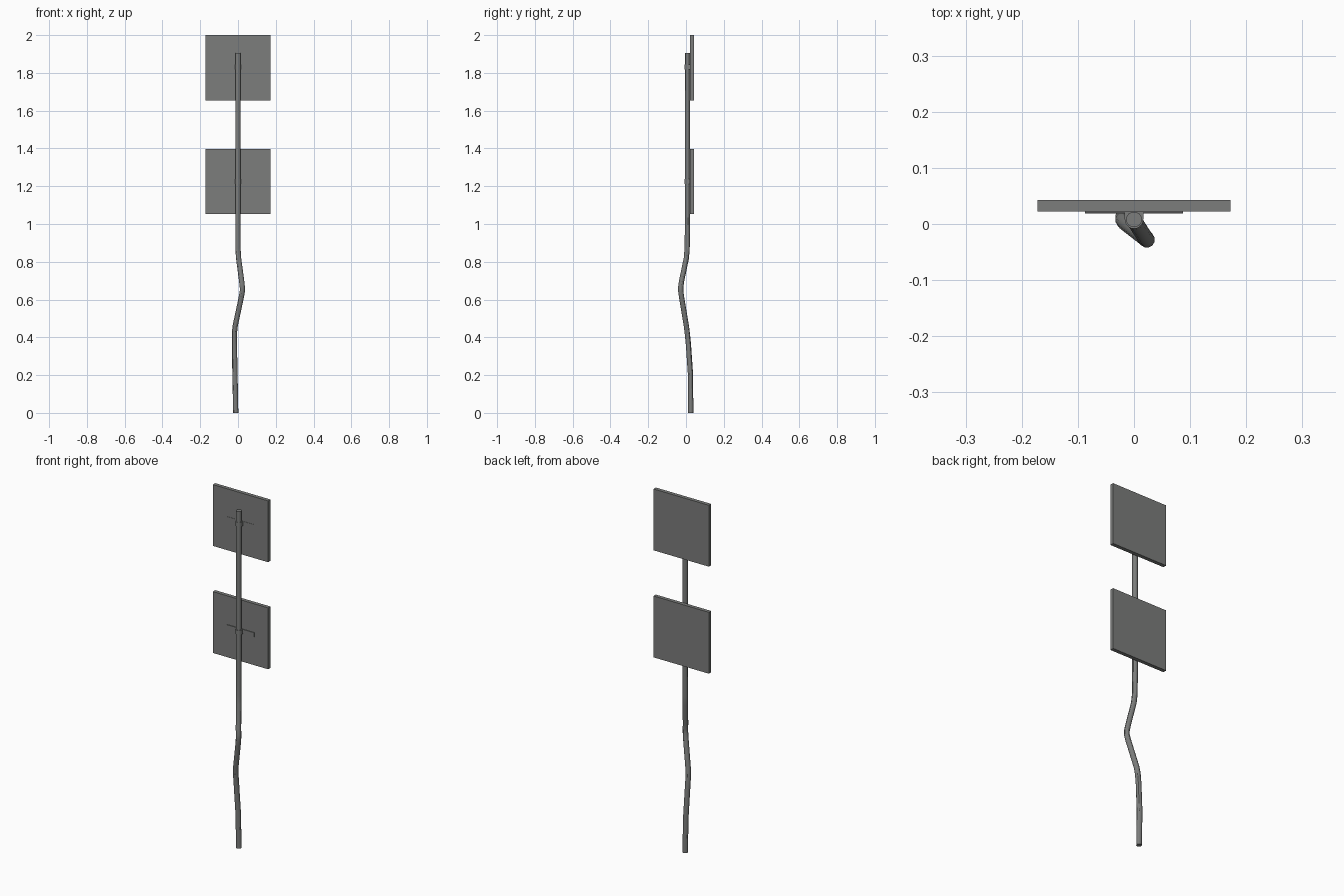
import bpy

if "Cube" in bpy.data.objects:
    bpy.data.objects.remove(bpy.data.objects["Cube"])

# Dark grey metal
metal = bpy.data.materials.new("dark_grey")
metal.diffuse_color = (0.2, 0.205, 0.2, 1)
metal.use_nodes = True
metal.node_tree.nodes["Principled BSDF"].inputs["Base Color"].default_value = metal.diffuse_color


def box(name, lo, hi):
    center = [(a + b) / 2 for a, b in zip(lo, hi)]
    bpy.ops.mesh.primitive_cube_add(size=1, location=center)
    ob = bpy.context.object
    ob.name = name
    ob.scale = [b - a for a, b in zip(lo, hi)]
    bpy.ops.object.transform_apply(location=False, rotation=False, scale=True)
    return ob


# Bent pole swept along a path
path = [(-0.012, 0.025, 0), (-0.016, 0.024, 0.20), (-0.019, 0.013, 0.36),
        (-0.019, 0.007, 0.42), (-0.015, 0.002, 0.46), (0.017, -0.023, 0.61),
        (0.023, -0.028, 0.645), (0.023, -0.028, 0.665), (0.019, -0.023, 0.70),
        (0.003, 0.002, 0.82), (0, 0.006, 0.87), (0, 0.008, 1.0), (0, 0.008, 1.905)]
curve = bpy.data.curves.new("pole", 'CURVE')
curve.dimensions = '3D'
curve.bevel_depth = 0.0142
curve.bevel_resolution = 4
curve.use_fill_caps = True
spline = curve.splines.new('POLY')
spline.points.add(len(path) - 1)
for p, co in zip(spline.points, path):
    p.co = (*co, 1)
pole = bpy.data.objects.new("pole", curve)
bpy.context.collection.objects.link(pole)
bpy.context.view_layer.objects.active = pole
bpy.ops.object.select_all(action='DESELECT')
pole.select_set(True)
bpy.ops.object.convert(target='MESH')
bpy.ops.object.shade_smooth_by_angle()

# Two square panels, each with a mounting strap and a clamp on the pole
for label, z0, zc, front in (("lower", 1.053, 1.225, 0.0185),
                             ("upper", 1.655, 1.832, 0.0205)):
    box(label + "_panel", (-0.172, 0.022, z0), (0.172, 0.043, z0 + 0.345))
    box(label + "_strap", (-0.087, front, zc - 0.012), (0.087, 0.024, zc + 0.012))
    box(label + "_clamp_base", (-0.0165, 0.008, zc - 0.013), (0.0165, 0.024, zc + 0.013))
    bpy.ops.mesh.primitive_cylinder_add(vertices=20, radius=0.0165, depth=0.026,
                                        location=(0, 0.008, zc))
    bpy.context.object.name = label + "_clamp_ring"
    bpy.ops.object.shade_smooth_by_angle()

for ob in bpy.data.objects:
    ob.data.materials.clear()
    ob.data.materials.append(metal)
